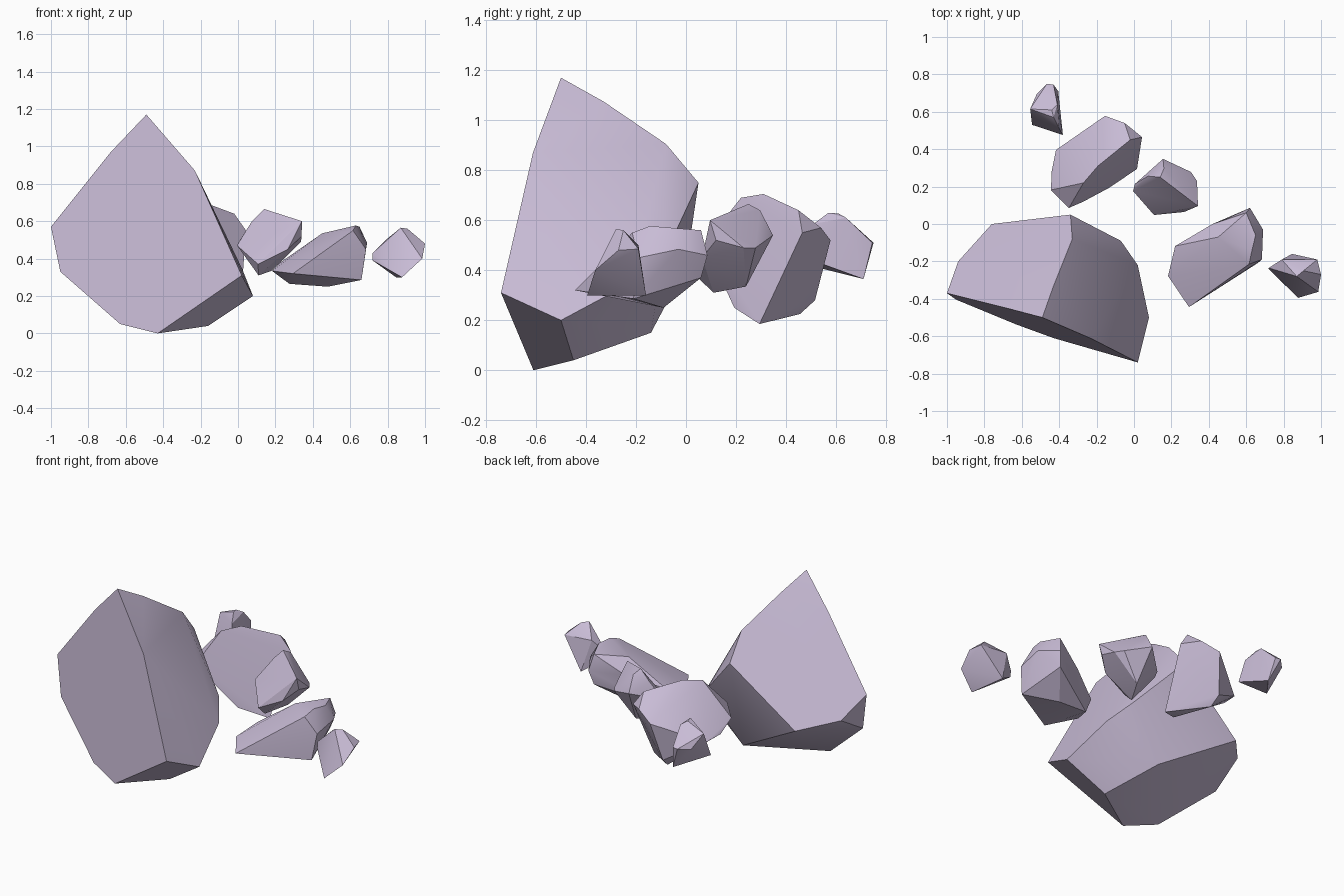
import bpy, bmesh, math

stone = bpy.data.materials.new("pale lavender stone")
stone.diffuse_color = (0.58, 0.50, 0.67, 1.0)


def rock(name, *corners):
    """Chiselled stone: the convex hull of a few corner points."""
    bm = bmesh.new()
    for c in corners:
        bm.verts.new(c)
    hull = bmesh.ops.convex_hull(bm, input=bm.verts)
    inside = {g for g in hull["geom_interior"] if isinstance(g, bmesh.types.BMVert)}
    bmesh.ops.delete(bm, geom=list(inside), context='VERTS')
    # merge nearly flat triangles into broad facets
    bmesh.ops.dissolve_limit(bm, angle_limit=math.radians(4),
                             verts=bm.verts, edges=bm.edges)
    bmesh.ops.recalc_face_normals(bm, faces=bm.faces)
    me = bpy.data.meshes.new(name)
    bm.to_mesh(me)
    bm.free()
    me.materials.append(stone)
    ob = bpy.data.objects.new(name, me)
    bpy.context.collection.objects.link(ob)
    bpy.ops.object.select_all(action='DESELECT')
    ob.select_set(True)
    bpy.context.view_layer.objects.active = ob
    bpy.ops.object.shade_smooth_by_angle(angle=math.radians(30))
    return ob


# large boulder: flat front slab, ridge to the back, narrow base
rock("large_boulder",
     (-.49, -.50, 1.17), (-.68, -.45, .97), (-1.0, -.37, .57), (-.95, -.405, .33),
     (-.63, -.537, .05), (-.43, -.61, 0), (.02, -.74, .31), (-.23, -.612, .87),
     (-.43, -.33, 1.075), (-.33, -.08, .905), (-.34, .05, .75), (-.76, 0, .415),
     (-.94, -.20, .453), (-.07, -.09, .45), (.02, -.22, .35), (.08, -.50, .20),
     (-.16, -.45, .04), (-.30, -.14, .15))

# smallest chip at the back left
rock("back_chip",
     (-.43, .57, .63), (-.44, .61, .627), (-.41, .64, .61), (-.43, .745, .51),
     (-.465, .75, .51), (-.405, .71, .365), (-.38, .476, .45), (-.545, .53, .41),
     (-.555, .615, .58), (-.52, .695, .50), (-.40, .51, .585))

# medium rock behind the boulder
rock("back_rock",
     (-.193, .31, .705), (-.27, .22, .69), (-.02, .45, .64), (.043, .465, .55),
     (.016, .294, .185), (-.134, .193, .25), (-.27, .12, .41), (-.348, .086, .52),
     (-.444, .182, .485), (-.44, .283, .42), (-.417, .396, .405), (-.19, .456, .225),
     (-.20, .516, .28), (-.155, .578, .52), (-.05, .54, .57))

# small block in the middle of the arc
rock("middle_block",
     (.14, .25, .665), (.075, .256, .60), (.16, .296, .64), (.155, .348, .54),
     (.305, .278, .49), (.337, .23, .49), (.342, .096, .60), (.34, .12, .52),
     (.267, .064, .45), (.107, .048, .37), (.11, .11, .31), (.18, .24, .335),
     (-.005, .176, .47), (.005, .214, .49))

# wedge-shaped rock on the right
rock("right_wedge",
     (.294, -.444, .32), (.66, -.21, .286), (.684, -.19, .45), (.615, -.215, .55),
     (.63, -.144, .577), (.65, -.06, .57), (.69, -.03, .484), (.62, .086, .46),
     (.60, .06, .56), (.42, 0, .45), (.45, -.07, .535), (.22, -.118, .375),
     (.182, -.278, .334), (.275, -.10, .265), (.48, -.09, .25), (.60, .06, .37))

# small chip at the far right
rock("right_chip",
     (.87, -.28, .565), (.906, -.25, .56), (.98, -.19, .485), (1.0, -.27, .48),
     (.985, -.363, .40), (.877, -.395, .30), (.845, -.16, .30), (.72, -.235, .43),
     (.72, -.24, .39), (.79, -.19, .50))
